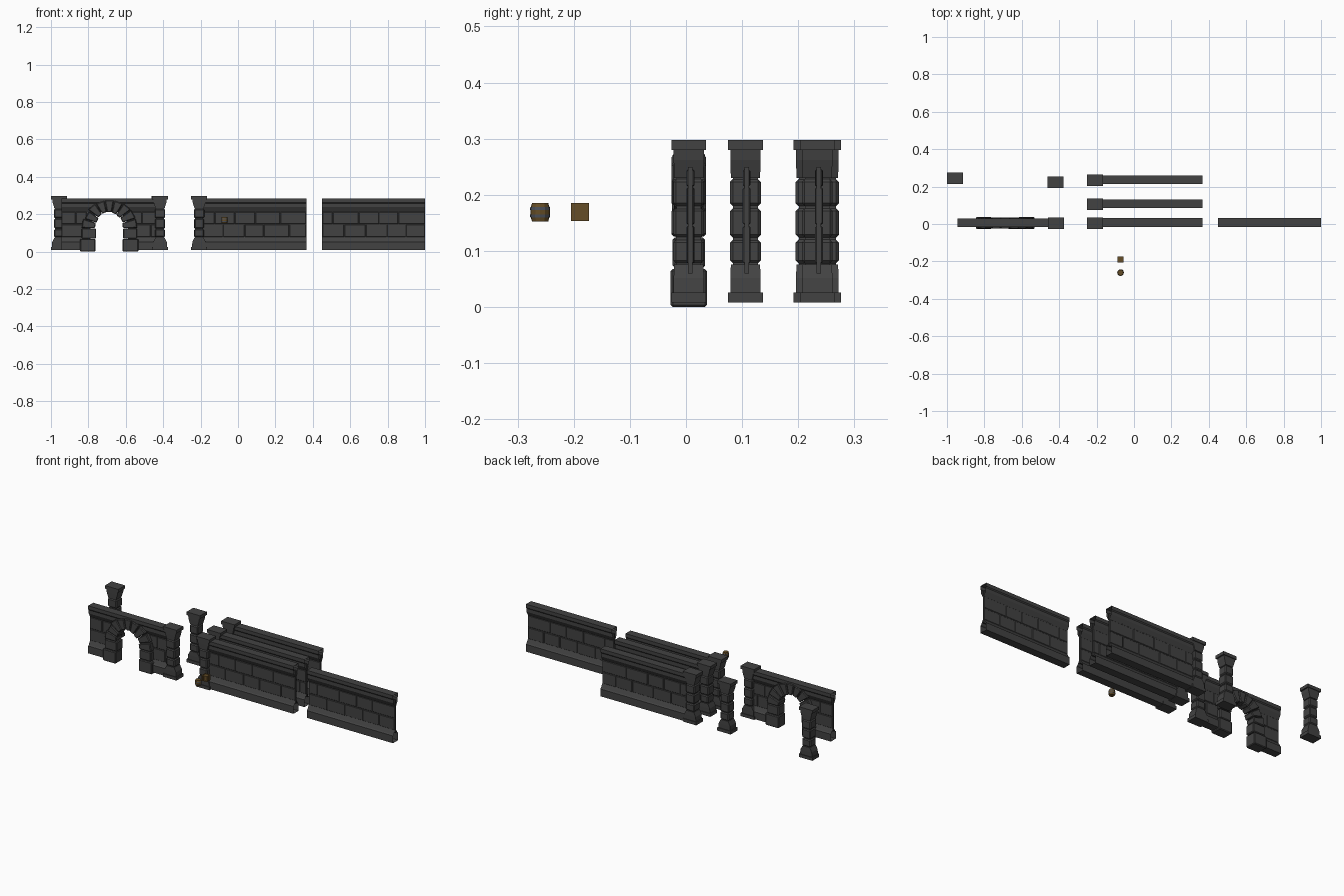
import bpy, bmesh, math, random
from mathutils import Matrix, Vector

if "Cube" in bpy.data.objects:
    bpy.data.objects.remove(bpy.data.objects["Cube"])

random.seed(4)


def material(name, rgb):
    m = bpy.data.materials.new(name)
    m.diffuse_color = (*rgb, 1)
    m.use_nodes = True
    m.node_tree.nodes["Principled BSDF"].inputs["Base Color"].default_value = m.diffuse_color
    return m


STONE = material("stone", (0.055, 0.055, 0.055))
WOOD = material("wood", (0.13, 0.075, 0.02))
IRON = material("iron", (0.07, 0.08, 0.1))


def finish(bm, name, *mats, loc=(0, 0, 0)):
    bmesh.ops.recalc_face_normals(bm, faces=bm.faces)
    me = bpy.data.meshes.new(name)
    bm.to_mesh(me)
    bm.free()
    for m in mats:
        me.materials.append(m)
    ob = bpy.data.objects.new(name, me)
    ob.location = loc
    bpy.context.collection.objects.link(ob)
    return ob


def block(bm, x0, x1, y0, y1, z0, z1, chamfer=0.0):
    mat = Matrix.Translation(((x0 + x1) / 2, (y0 + y1) / 2, (z0 + z1) / 2)) @ \
        Matrix.Diagonal((x1 - x0, y1 - y0, z1 - z0, 1))
    vs = bmesh.ops.create_cube(bm, size=1, matrix=mat)["verts"]
    if chamfer:
        edges = list({e for v in vs for e in v.link_edges})
        bmesh.ops.bevel(bm, geom=edges, offset=chamfer, segments=1, affect='EDGES')


def strip(bm, half, x0, x1):
    """Mirrored (y, z) moulding profile drawn along x, open at the ends."""
    loop = half + [(-y, z) for y, z in reversed(half)]
    a, b = ([bm.verts.new((x, y, z)) for y, z in loop] for x in (x0, x1))
    for i in range(len(loop)):
        j = (i + 1) % len(loop)
        bm.faces.new((a[i], a[j], b[j], b[i]))


def slab(bm, outline, y0, y1, chamfer=0.0):
    """(x, z) outline made solid between two depths."""
    f = bm.faces.new([bm.verts.new((x, y0, z)) for x, z in outline])
    ext = bmesh.ops.extrude_face_region(bm, geom=[f], use_keep_orig=True)["geom"]
    moved = [v for v in ext if isinstance(v, bmesh.types.BMVert)]
    bmesh.ops.translate(bm, verts=moved, vec=(0, y1 - y0, 0))
    if chamfer:
        edges = list({e for v in list(f.verts) + moved for e in v.link_edges})
        bmesh.ops.bevel(bm, geom=edges, offset=chamfer, segments=1, affect='EDGES')


BASE = [(.004, .08), (.017, .057), (.023, .052), (.023, .01)]
CAP = [(.023, .284), (.023, .264), (.018, .258), (.018, .238), (.004, .212)]
ROWS = [(.078, .144), (.147, .213), (.215, .245)]


def bricks(bm, x0, x1, row, shift):
    z0, z1 = ROWS[row]
    x = x0 - shift
    while x < x1 - .01:
        nx = x + random.uniform(.1, .14)
        if x1 - nx < .04:
            nx = x1
        a, b = max(x, x0), min(nx, x1)
        if b - a > .012:
            d = random.uniform(.006, .0075)
            block(bm, a + .001, b - .001, -d, d, z0, z1, .0025)
        x = nx


# Plain wall sections
def wall(name, x0, x1, y):
    bm = bmesh.new()
    strip(bm, BASE, x0, x1)
    strip(bm, CAP, x0, x1)
    block(bm, x0, x1, -.004, .004, .06, .25)
    for r in range(3):
        bricks(bm, x0, x1, r, .055 * (r % 2))
    finish(bm, name, STONE, loc=(0, y, 0))


for name, x0, x1, y in (("wall_front", -.19, .365, .008), ("wall_middle", -.19, .365, .108),
                        ("wall_back", -.19, .365, .237), ("wall_right", .45, 1.0, .008)):
    wall(name, x0, x1, y)

# Wall section with an arched doorway
AX, SPRING = -.688, .125


def arc(r, t, rise=1.0):
    return AX - r * math.cos(t), SPRING + r * rise * math.sin(t)


bm = bmesh.new()
L, R = -.945, -.395
strip(bm, CAP, L, R)
strip(bm, BASE, L, AX - .12)
strip(bm, BASE, AX + .12, R)
hole = [arc(.1, math.pi * i / 12) for i in range(13)]
slab(bm, [(L, .06), (AX - .1, .06)] + hole + [(AX + .1, .06), (R, .06), (R, .25), (L, .25)],
     -.004, .004)
for r, gap in enumerate((.12, .12, .08)):
    bricks(bm, L, AX - gap, r, .055 * (r % 2))
    bricks(bm, AX + gap, R, r, .055 * (r % 2))
finish(bm, "arch_wall", STONE, loc=(0, .006, 0))

# Arch stones: wedges over the opening, stacked blocks down each side
bm = bmesh.new()
N = 9
for i in range(N):
    t0, t1 = math.pi * i / N + .012, math.pi * (i + 1) / N - .012
    ro = .146 + random.uniform(-.007, .005)
    ri = .075 + random.uniform(-.003, .003)
    d = random.uniform(.026, .031)
    slab(bm, [arc(ri, t0, 1.16), arc(ro, t0, 1.02), arc(ro, t1, 1.02), arc(ri, t1, 1.16)],
         -d, d, .004)
for s in (-1, 1):
    for z0, z1 in ((.0, .068), (.07, .124)):
        xa = AX + s * random.uniform(.07, .077)
        xb = AX + s * (.156 if z0 == 0 else .148)
        d = .0325 if z0 == 0 else .029
        block(bm, min(xa, xb), max(xa, xb), -d, d, z0, z1, .004)
finish(bm, "arch_stones", STONE, loc=(0, .005, 0))


# Pillars: foot, flared base, three stones, flared head, cap
def taper(bm, lo, hi, z0, z1):
    rings = [[bm.verts.new((sx * w, sy * d, z)) for sx, sy in ((-1, -1), (1, -1), (1, 1), (-1, 1))]
             for (w, d), z in ((lo, z0), (hi, z1))]
    a, b = rings
    bm.faces.new(a)
    bm.faces.new(b)
    for i in range(4):
        j = (i + 1) % 4
        bm.faces.new((a[i], a[j], b[j], b[i]))


def pillar(name, x, y):
    bm = bmesh.new()
    block(bm, -.043, .043, -.031, .031, .008, .026)
    taper(bm, (.038, .027), (.036, .027), .026, .052)
    taper(bm, (.036, .027), (.024, .026), .052, .076)
    block(bm, -.021, .021, -.022, .022, .07, .24)
    for z0, z1 in ((.078, .12), (.124, .176), (.18, .228)):
        w = random.uniform(.025, .028)
        block(bm, -w, w, -.0275, .0275, z0, z1, .005)
    taper(bm, (.024, .026), (.034, .027), .23, .262)
    taper(bm, (.034, .027), (.036, .027), .262, .281)
    block(bm, -.043, .043, -.031, .031, .28, .298)
    finish(bm, name, STONE, loc=(x, y, 0))


for name, x, y in (("pillar_arch", -.417, .005), ("pillar_front", -.208, .005),
                   ("pillar_middle", -.208, .106), ("pillar_back", -.208, .234),
                   ("pillar_loose_near", -.42, .223), ("pillar_loose_far", -.957, .245)):
    pillar(name, x, y)

# Barrel: bulging staves with raised iron hoops
PROFILE = [(0, -.016, 0), (.013, -.016, 0), (.0145, -.0165, 0), (.0165, -.009, 0), (.0175, -.009, 1),
           (.018, -.004, 1), (.0172, -.004, 0), (.0172, .004, 0), (.018, .004, 1), (.0175, .009, 1),
           (.0165, .009, 0), (.0145, .0165, 0), (.013, .016, 0), (0, .016, 0)]
bm = bmesh.new()
SIDES = 12
rings = [[bm.verts.new((r * math.cos(2 * math.pi * k / SIDES), r * math.sin(2 * math.pi * k / SIDES), z))
          for k in range(SIDES)] for r, z, _ in PROFILE[1:-1]]
bm.faces.new(rings[0])
bm.faces.new(rings[-1])
for i in range(len(rings) - 1):
    for k in range(SIDES):
        j = (k + 1) % SIDES
        f = bm.faces.new((rings[i][k], rings[i][j], rings[i + 1][j], rings[i + 1][k]))
        f.material_index = PROFILE[i + 1][2] and PROFILE[i + 2][2]
finish(bm, "barrel", WOOD, IRON, loc=(-.072, -.26, .169))

# Crate: inner box, edge frame and slats on the sides
bm = bmesh.new()
block(bm, -.0135, .0135, -.0135, .0135, -.0135, .0135)
H, T = .016, .005
for s in (-1, 1):
    for q in (-1, 1):
        a, b = sorted((s * H, s * (H - T)))
        c, d = sorted((q * H, q * (H - T)))
        block(bm, -H, H, a, b, c, d)
        block(bm, a, b, -H + T, H - T, c, d)
        block(bm, a, b, c, d, -H + T, H - T)
    a, b = sorted((s * .013, s * .0148))
    for u in (-.0065, 0, .0065):
        block(bm, a, b, u - .0024, u + .0024, -H + T, H - T)
        block(bm, u - .0024, u + .0024, a, b, -H + T, H - T)
finish(bm, "crate", WOOD, loc=(-.072, -.189, .169))
